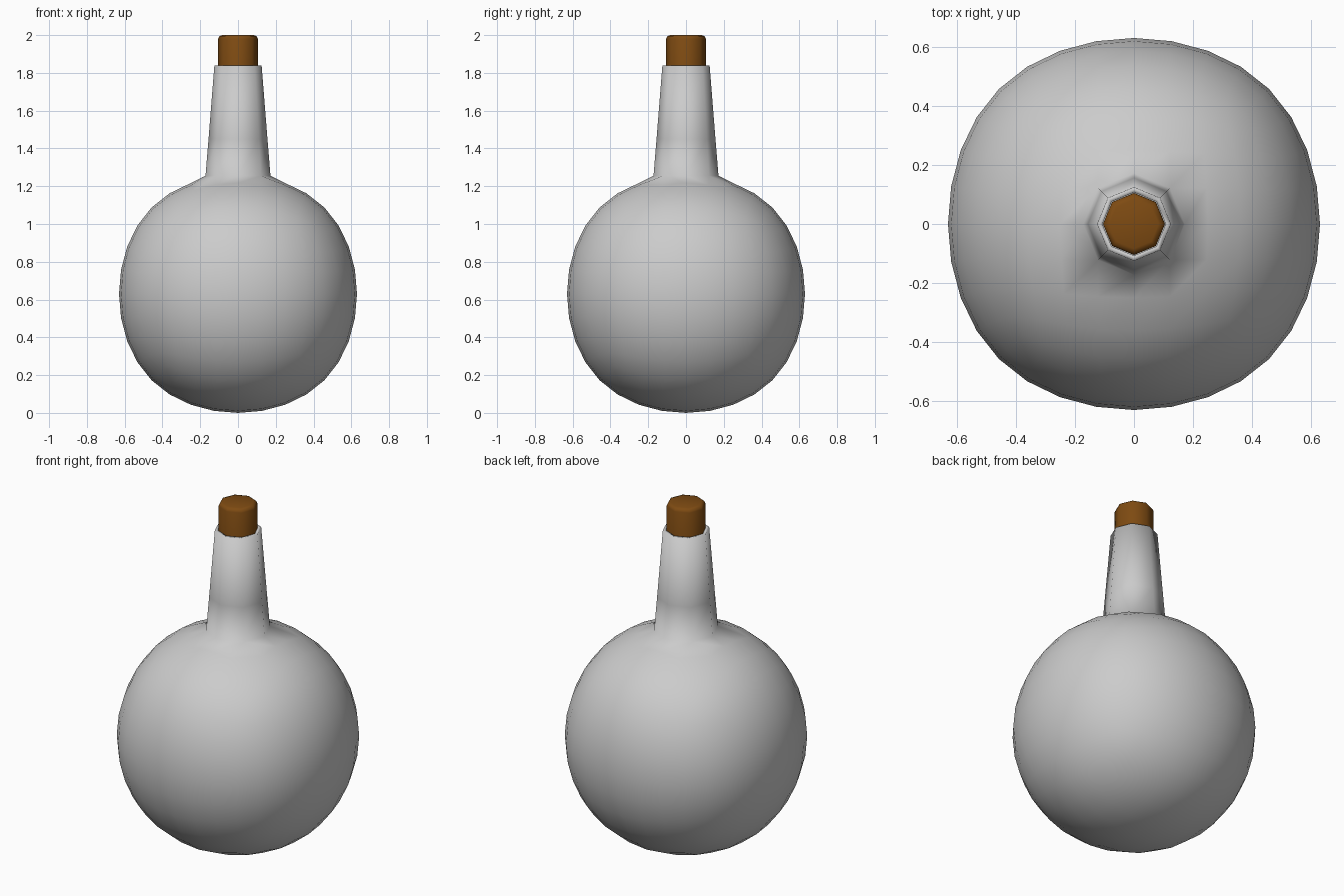
import bpy, bmesh
from math import cos, sin, atan2, radians
from mathutils import Vector

if "Cube" in bpy.data.objects:
    bpy.data.objects.remove(bpy.data.objects["Cube"])

RADIUS = 0.63

# Bottle: rounded-cube globe with an eight-sided neck pulled from its top
bpy.ops.mesh.primitive_cube_add(size=2)
bottle = bpy.context.object
bottle.name = "bottle"
sub = bottle.modifiers.new("round", 'SUBSURF')
sub.levels = 3
bpy.ops.object.modifier_apply(modifier=sub.name)

bm = bmesh.new()
bm.from_mesh(bottle.data)
scale = RADIUS / max(v.co.z for v in bm.verts)
for v in bm.verts:
    v.co = v.co * scale + Vector((0, 0, RADIUS))

# Open the top pole and raise the neck ring by ring
pole = max(bm.verts, key=lambda v: v.co.z)
bmesh.ops.delete(bm, geom=[pole], context='VERTS')


def shape_ring(verts, radius, z):
    for v in verts:
        a = atan2(v.co.y, v.co.x)
        v.co = (radius * cos(a), radius * sin(a), z)


edges = [e for e in bm.edges if e.is_boundary]
shape_ring({v for e in edges for v in e.verts}, 0.172, 1.255)
for radius, z in ((0.156, 1.45), (0.125, 1.84)):
    geom = bmesh.ops.extrude_edge_only(bm, edges=edges)["geom"]
    shape_ring([g for g in geom if isinstance(g, bmesh.types.BMVert)], radius, z)
    edges = [g for g in geom if isinstance(g, bmesh.types.BMEdge)]
bmesh.ops.recalc_face_normals(bm, faces=bm.faces)
for f in bm.faces:
    f.smooth = True
bm.to_mesh(bottle.data)
bm.free()

# Glass wall
wall = bottle.modifiers.new("wall", 'SOLIDIFY')
wall.thickness = 0.018
wall.offset = -1

# Cork: eight-sided plug with a softened top
bpy.ops.mesh.primitive_cylinder_add(vertices=8, radius=0.105, depth=0.3, location=(0, 0, 1.85))
cork = bpy.context.object
cork.name = "cork"
bm = bmesh.new()
bm.from_mesh(cork.data)
rim = [e for e in bm.edges if all(v.co.z > 0 for v in e.verts)]
bmesh.ops.bevel(bm, geom=rim, offset=0.02, segments=2, profile=0.5, affect='EDGES')
bm.to_mesh(cork.data)
bm.free()
bpy.ops.object.shade_smooth_by_angle(angle=radians(50))

brown = bpy.data.materials.new("cork_brown")
brown.diffuse_color = (0.21, 0.07, 0.006, 1)
brown.use_nodes = True
brown.node_tree.nodes["Principled BSDF"].inputs["Base Color"].default_value = brown.diffuse_color
cork.data.materials.append(brown)
